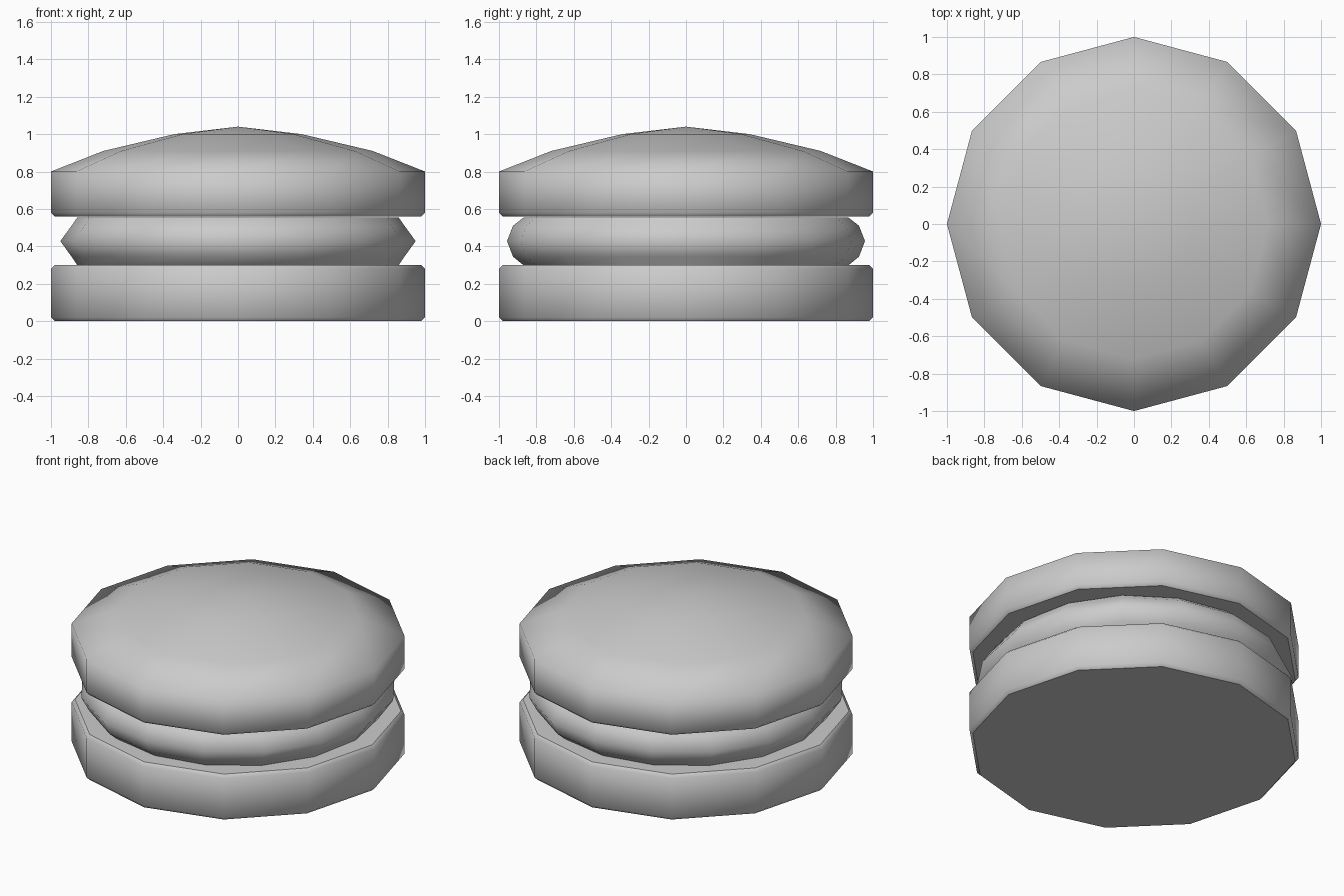
import bpy, bmesh, math

cube = bpy.data.objects.get("Cube")
if cube:
    bpy.data.objects.remove(cube, do_unlink=True)

grey = bpy.data.materials.new("plain_grey")
grey.use_nodes = True
colour = (0.6, 0.6, 0.6, 1)
grey.diffuse_color = colour
grey.node_tree.nodes["Principled BSDF"].inputs["Base Color"].default_value = colour


def stack(name, sides, rings, sharp, apex=None):
    """Skin rings of (x radius, y radius, z), listed upward; sharp rings keep a crease."""
    bm = bmesh.new()
    loops = []
    for rx, ry, z in rings:
        angles = [math.tau * i / sides for i in range(sides)]
        loops.append([bm.verts.new((rx * math.cos(a), ry * math.sin(a), z)) for a in angles])
    for low, high in zip(loops, loops[1:]):
        for i in range(sides):
            j = (i + 1) % sides
            bm.faces.new((low[i], low[j], high[j], high[i]))
    bm.faces.new(loops[0][::-1])
    if apex is None:
        bm.faces.new(loops[-1])
    else:
        tip = bm.verts.new((0, 0, apex))
        for i in range(sides):
            bm.faces.new((loops[-1][i], loops[-1][(i + 1) % sides], tip))
    for face in bm.faces:
        face.smooth = True
    for k in sharp:
        for i in range(sides):
            bm.edges.get((loops[k][i], loops[k][(i + 1) % sides])).smooth = False
    mesh = bpy.data.meshes.new(name)
    bm.to_mesh(mesh)
    bm.free()
    mesh.materials.append(grey)
    obj = bpy.data.objects.new(name, mesh)
    bpy.context.collection.objects.link(obj)
    return obj


def round_ring(r, z):
    return (r, r, z)


# Lower disc with chamfered rims
stack("lower_shell", 12,
      [round_ring(0.98, 0), round_ring(1, 0.02), round_ring(1, 0.28), round_ring(0.98, 0.3)],
      sharp=(0, 3))

# Bulging filling, pinched slightly more along x
stack("filling", 16,
      [(0.86, 0.87, 0.3), (0.89, 0.925, 0.345), (0.95, 0.957, 0.428),
       (0.89, 0.925, 0.51), (0.86, 0.87, 0.553)],
      sharp=(0, 4))

# Domed upper disc
stack("upper_shell", 12,
      [round_ring(0.98, 0.56), round_ring(1, 0.58), round_ring(1, 0.8),
       round_ring(0.72, 0.91), round_ring(0.34, 1.0)],
      sharp=(0,), apex=1.04)
